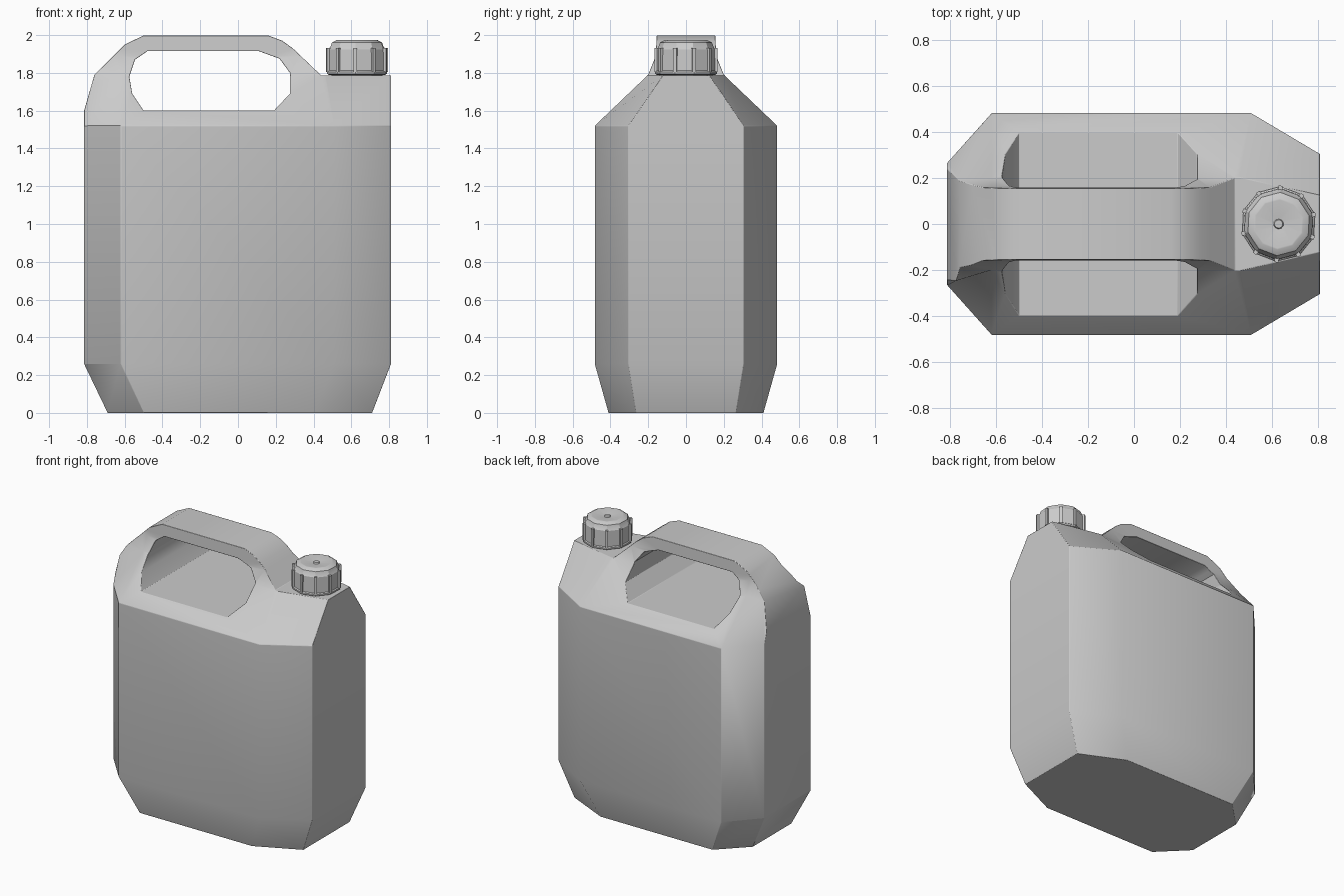
import bpy, bmesh, math
from mathutils import Matrix

if "Cube" in bpy.data.objects:
    bpy.data.objects.remove(bpy.data.objects["Cube"])


def loft(name, rings):
    """Solid skinned through closed rings of equal point count."""
    bm = bmesh.new()
    loops = [[bm.verts.new(p) for p in ring] for ring in rings]
    n = len(loops[0])
    for a, b in zip(loops, loops[1:]):
        for i in range(n):
            j = (i + 1) % n
            bm.faces.new((a[i], a[j], b[j], b[i]))
    bm.faces.new(loops[0][::-1])
    bm.faces.new(loops[-1])
    bmesh.ops.recalc_face_normals(bm, faces=bm.faces)
    me = bpy.data.meshes.new(name)
    bm.to_mesh(me)
    bm.free()
    ob = bpy.data.objects.new(name, me)
    bpy.context.collection.objects.link(ob)
    return ob


def prism(name, outline):
    """Front-view outline (x, z) extruded along y."""
    return loft(name, [[(x, y, z) for x, z in outline] for y in (-0.7, 0.7)])


def activate(ob):
    bpy.ops.object.select_all(action='DESELECT')
    ob.select_set(True)
    bpy.context.view_layer.objects.active = ob


def boolean(ob, cutter, op):
    m = ob.modifiers.new(op, 'BOOLEAN')
    m.operation, m.object, m.solver = op, cutter, 'EXACT'
    activate(ob)
    bpy.ops.object.modifier_apply(modifier=m.name)
    bpy.data.objects.remove(cutter)


def section(z, xl, xml, xmr, xr, yl, ym, yr):
    """Eight-sided body section, mirrored across y = 0."""
    half = [(xl, yl), (xml, ym), (xmr, ym), (xr, yr)]
    return [(x, y, z) for x, y in half] + [(x, -y, z) for x, y in half[::-1]]


# Canister body: octagonal sections from base to handle
body = loft("canister_body", [
    section(0.00, -0.69, -0.50, 0.40, 0.71, 0.22, 0.41, 0.265),
    section(0.26, -0.815, -0.62, 0.51, 0.81, 0.265, 0.483, 0.305),
    section(1.52, -0.815, -0.62, 0.51, 0.81, 0.265, 0.483, 0.305),
    section(1.79, -0.815, -0.62, 0.46, 0.81, 0.185, 0.20, 0.12),
    section(1.89, -0.815, -0.62, 0.46, 0.81, 0.157, 0.16, 0.11),
    section(2.00, -0.815, -0.62, 0.46, 0.81, 0.153, 0.155, 0.11)])

# Front silhouette: arched handle and low spout deck
silhouette = [(-1, -0.2), (1, -0.2), (1, 1.787), (0.44, 1.787), (0.29, 1.93),
              (0.235, 1.97), (0.16, 1.998), (-0.50, 1.998), (-0.60, 1.95),
              (-0.76, 1.79), (-0.815, 1.60), (-1, 1.60)]
boolean(body, prism("silhouette", silhouette), 'INTERSECT')

# Grip opening
grip = [(-0.50, 1.60), (0.19, 1.60), (0.275, 1.69), (0.275, 1.80), (0.22, 1.875),
        (0.11, 1.915), (-0.48, 1.915), (-0.545, 1.87), (-0.575, 1.78), (-0.56, 1.69)]
boolean(body, prism("grip_cutter", grip), 'DIFFERENCE')

# Soften the moulded edges
bev = body.modifiers.new("soft_edges", 'BEVEL')
bev.width, bev.segments = 0.014, 2
bev.limit_method, bev.angle_limit = 'ANGLE', math.radians(40)
activate(body)
bpy.ops.object.shade_smooth_by_angle(angle=math.radians(35))

# Spout neck and ten-sided screw cap
CX, N, PHASE = 0.63, 10, math.radians(15)


def ring(r, z):
    return [(CX + r * math.cos(PHASE + 2 * math.pi * i / N),
             r * math.sin(PHASE + 2 * math.pi * i / N), z) for i in range(N)]


loft("spout_neck", [ring(0.14, 1.76), ring(0.14, 1.82)])
cap = loft("screw_cap", [ring(r, z) for r, z in [
    (0.155, 1.79), (0.164, 1.795), (0.164, 1.806), (0.157, 1.812), (0.155, 1.925),
    (0.145, 1.94), (0.138, 1.96), (0.112, 1.974), (0.105, 1.974),
    (0.022, 1.962), (0.018, 1.970), (0.012, 1.970)]])
activate(cap)
bpy.ops.object.shade_smooth_by_angle(angle=math.radians(30))

# Grip ribs on the cap corners
bm = bmesh.new()
for i in range(N):
    rot = Matrix.Rotation(PHASE + 2 * math.pi * i / N, 4, 'Z')
    bmesh.ops.create_cube(bm, size=1, matrix=Matrix.Translation((CX, 0, 1.868)) @ rot
                          @ Matrix.Translation((0.157, 0, 0))
                          @ Matrix.Diagonal((0.02, 0.018, 0.125, 1)))
me = bpy.data.meshes.new("cap_ribs")
bm.to_mesh(me)
bm.free()
bpy.context.collection.objects.link(bpy.data.objects.new("cap_ribs", me))
